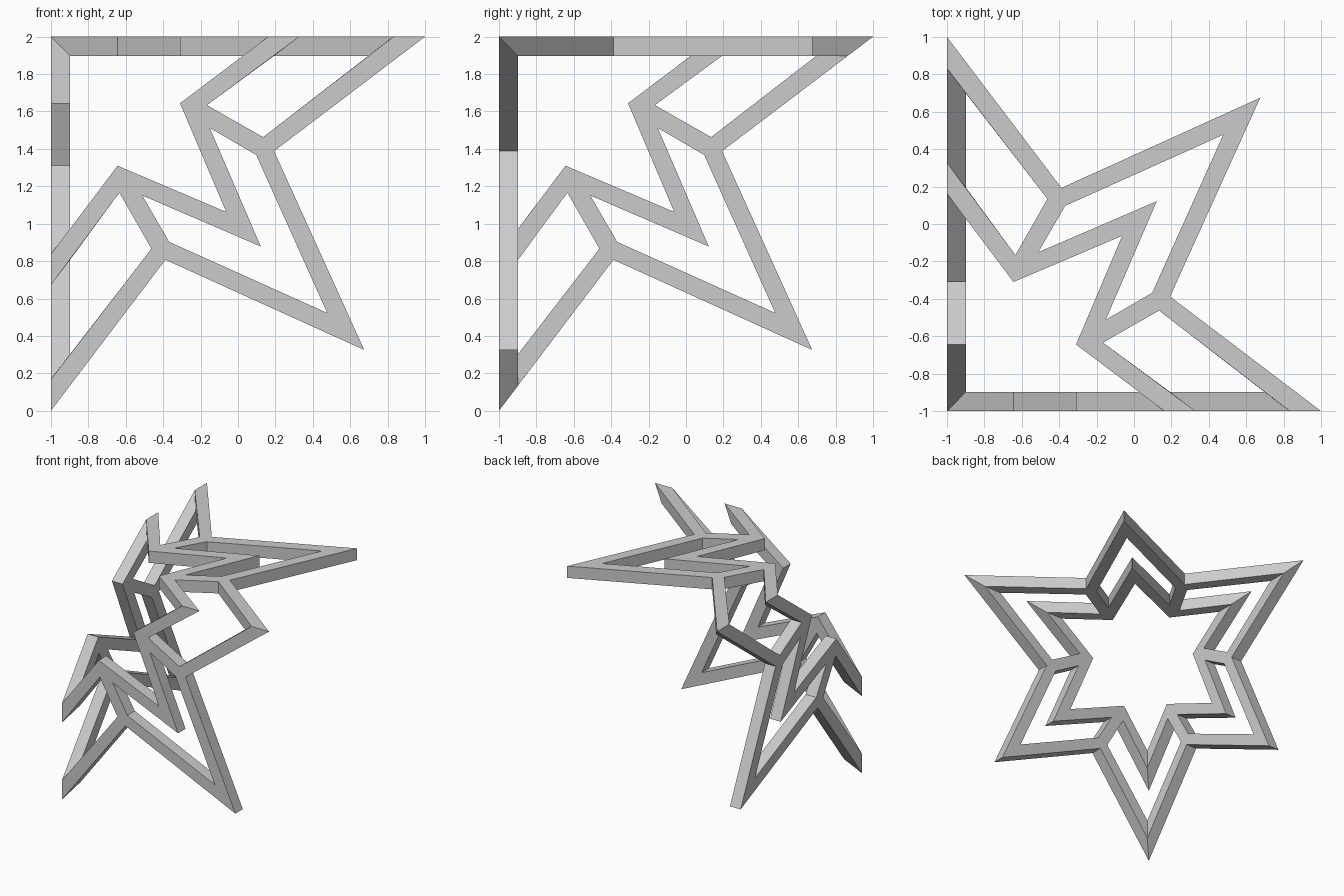
import bpy
import bmesh
from mathutils import Vector

cube = bpy.data.objects.get("Cube")
if cube:
    bpy.data.objects.remove(cube, do_unlink=True)

THICK = 0.103    # panel thickness
SLOPE = 1.32     # slant of the arms where they meet a fold

# Corners of half a panel, measured from the shared corner of the three panels
P = dict(
    arm_out=(2.0, 0), arm_in=(1.832, 0), notch=(1.193, 0.612),
    tip=(1.675, 1.675), tip_in=(1.477, 1.477),
    spoke_a=(1.134, 0.537), spoke_b=(1.097, 0.632),
    spoke_c=(0.849, 0.488), spoke_d=(0.834, 0.366),
    small_out=(1.328, 0), small_in=(1.162, 0), small_notch=(0.69, 0.356),
    small_tip=(1.122, 1.122), small_tip_in=(0.937, 0.937))

BARS = [
    "arm_out notch spoke_a arm_in",                  # large arm
    "notch spoke_b spoke_a",                         # large joint
    "notch tip tip_in spoke_b",                      # large point
    "spoke_a spoke_b spoke_c spoke_d",               # spoke
    "spoke_d spoke_c small_notch",                   # small joint
    "spoke_d small_out small_in small_notch",        # small arm
    "spoke_c small_tip small_tip_in small_notch",    # small point
]

# Each panel maps its own (across, along, depth) onto the three box directions
PANELS = [
    lambda a, b, c: (a, c, b),    # front
    lambda a, b, c: (c, a, b),    # side
    lambda a, b, c: (a, b, c),    # top
]


def inner(p):
    """Back-face position of a corner, sliding along the arm at a mitred fold."""
    a, b = p
    if b == 0:
        return a - SLOPE * THICK, THICK
    if a == 0:
        return THICK, b - SLOPE * THICK
    return p


def add_panel(bm, place):
    half = [[P[n] for n in bar.split()] for bar in BARS]
    bars = half + [[(b, a) for a, b in bar] for bar in half]
    verts = {}

    def vert(p, back):
        if (p, back) not in verts:
            q = inner(p) if back else p
            u, v, w = place(q[0], q[1], THICK if back else 0)
            verts[p, back] = bm.verts.new(Vector((u - 1, v - 1, 2 - w)))
        return verts[p, back]

    sides = {}
    for bar in bars:
        for back in (False, True):
            bm.faces.new([vert(p, back) for p in bar])
        for p, q in zip(bar, bar[1:] + bar[:1]):
            sides.setdefault(frozenset((p, q)), []).append((p, q))
    # Walls on every open border except the mitred folds
    for uses in sides.values():
        p, q = uses[0]
        on_fold = (p[0] == q[0] == 0) or (p[1] == q[1] == 0)
        if len(uses) == 1 and not on_fold:
            bm.faces.new([vert(p, False), vert(q, False), vert(q, True), vert(p, True)])


# Folded star frame
bm = bmesh.new()
for place in PANELS:
    add_panel(bm, place)
bmesh.ops.remove_doubles(bm, verts=bm.verts[:], dist=0.001)
bmesh.ops.recalc_face_normals(bm, faces=bm.faces[:])
mesh = bpy.data.meshes.new("folded_star_frame")
bm.to_mesh(mesh)
bm.free()

# Plain grey finish
grey = bpy.data.materials.new("light_grey")
grey.use_nodes = True
colour = (0.6, 0.6, 0.6, 1)
grey.diffuse_color = colour
grey.node_tree.nodes["Principled BSDF"].inputs["Base Color"].default_value = colour
mesh.materials.append(grey)

frame = bpy.data.objects.new("folded_star_frame", mesh)
bpy.context.scene.collection.objects.link(frame)
